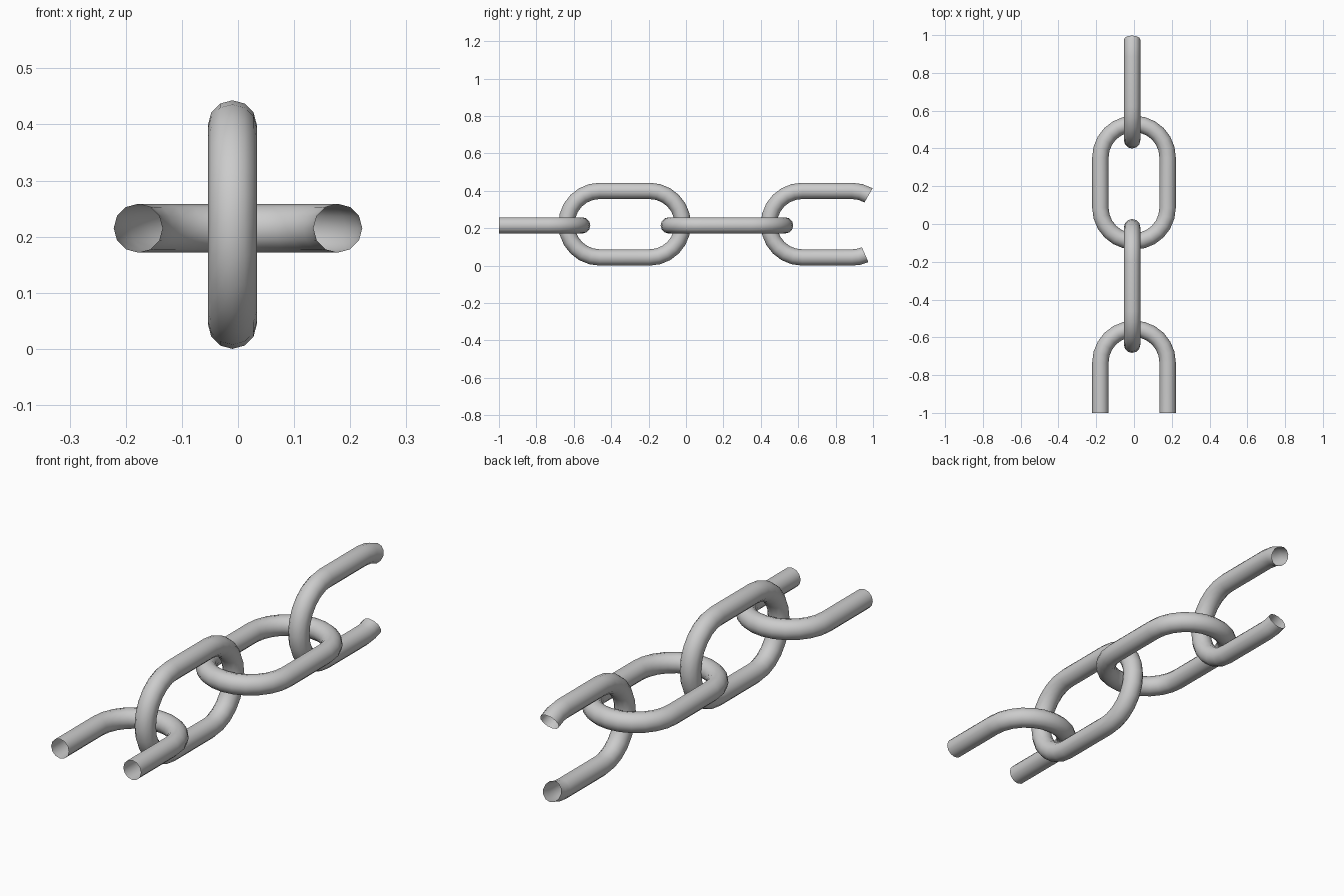
import bpy, bmesh
from math import sin, cos, pi, radians
from mathutils import Vector

if "Cube" in bpy.data.objects:
    bpy.data.objects.remove(bpy.data.objects["Cube"])

R = 0.178       # centreline radius of the rounded ends
H = 0.133       # half length of the straight sides
T = 0.0435      # wire radius
SIDES = 12
STEPS = 12


def arc(cy, a0, a1):
    """Centreline points (across, along y, tangent angle) of a rounded end."""
    n = max(2, round(abs(a1 - a0) / 180 * STEPS))
    angles = [radians(a0 + (a1 - a0) * i / n) for i in range(n + 1)]
    return [(R * cos(a), cy + R * sin(a), a) for a in angles]


def link(name, path, upright, centre, closed):
    """Sweep a round wire along a flat path, lying or standing upright."""
    bm = bmesh.new()
    rings = []
    for u, y, a in path:
        ring = []
        for k in range(SIDES):
            t = 2 * pi * k / SIDES
            uu = u + T * cos(t) * cos(a)
            yy = y + T * cos(t) * sin(a)
            w = T * sin(t)
            p = Vector((w, yy, uu)) if upright else Vector((uu, yy, w))
            ring.append(bm.verts.new(p + Vector(centre)))
        rings.append(ring)
    n = len(rings)
    for i in range(n if closed else n - 1):
        a, b = rings[i], rings[(i + 1) % n]
        for k in range(SIDES):
            j = (k + 1) % SIDES
            bm.faces.new((a[k], a[j], b[j], b[k]))
    bmesh.ops.recalc_face_normals(bm, faces=bm.faces)
    # open tubes: make sure the faces point away from the wire centre
    f = bm.faces[0] if not bm.faces.ensure_lookup_table() else None
    mid = sum((v.co for v in rings[0]), Vector()) / SIDES
    if f.normal.dot(f.calc_center_median() - mid) < 0:
        bmesh.ops.reverse_faces(bm, faces=bm.faces)
    me = bpy.data.meshes.new(name)
    bm.to_mesh(me)
    bm.free()
    for p in me.polygons:
        p.use_smooth = True
    ob = bpy.data.objects.new(name, me)
    bpy.context.collection.objects.link(ob)
    return ob


FLAT_Z, UP_Z, UP_X = 0.215, 0.2215, -0.01
full = arc(H, 0, 180) + arc(-H, 180, 360)

# the two complete links
link("upright_link", full, True, (UP_X, -0.328, UP_Z), True)
link("flat_link", full, False, (0, 0.219, FLAT_Z), True)

# front flat link, cut off across its straight sides
y0 = -0.866
front = [(R, -1 - y0, 0)] + arc(H, 0, 180) + [(-R, -1 - y0, pi)]
link("front_half_link", front, False, (0, y0, FLAT_Z), False)

# rear upright link, cut off just inside its far bend
rear = arc(H, 156.5, 180) + arc(-H, 180, 360) + arc(H, 0, 30)
link("rear_half_link", rear, True, (UP_X, 0.754, UP_Z), False)
